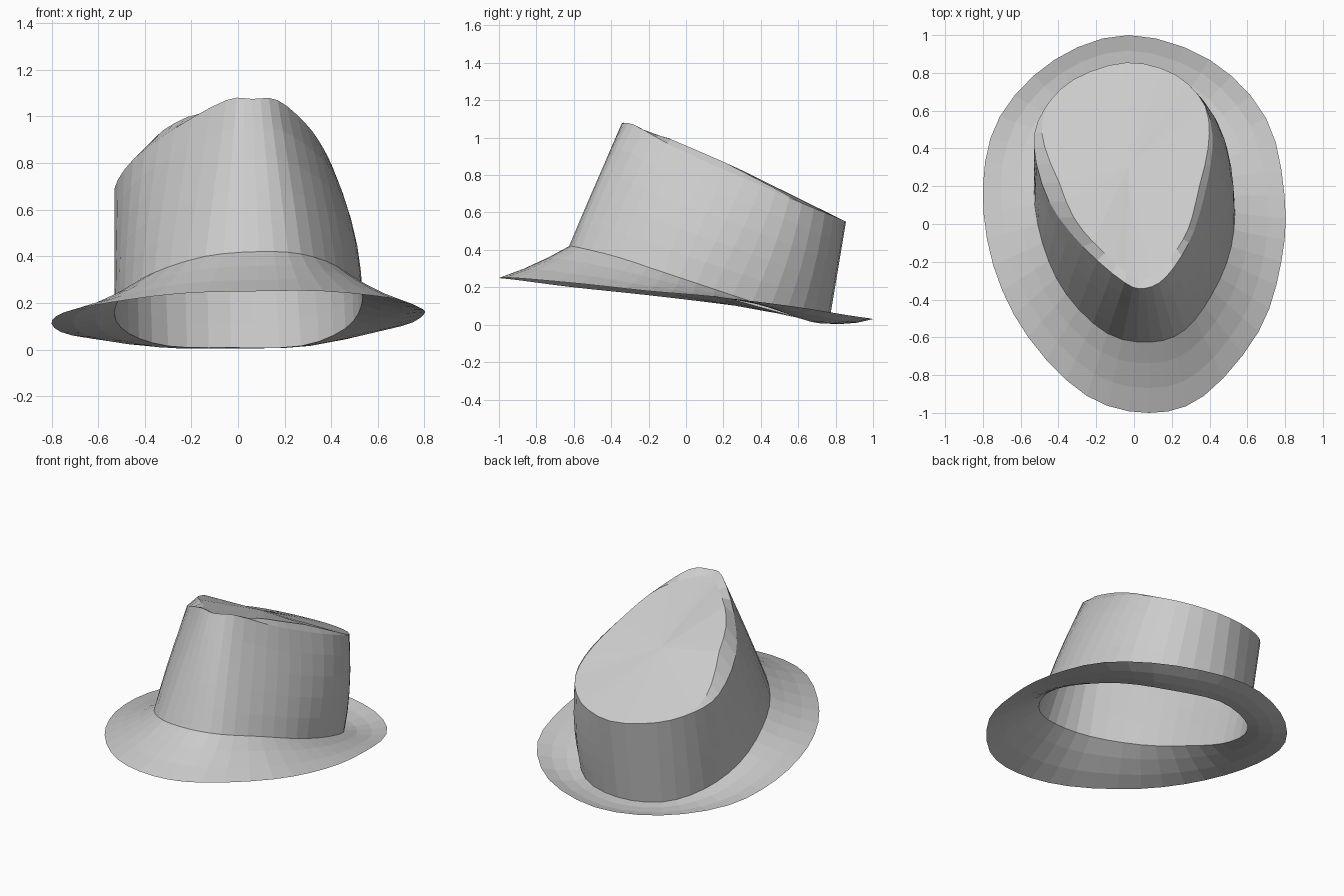
import bpy, bmesh
from mathutils import Vector

if "Cube" in bpy.data.objects:
    bpy.data.objects.remove(bpy.data.objects["Cube"])

SUB = 3  # segments per control span

# Control loops, counter-clockwise from the front
EDGE = [(.08, -1, .25), (.37, -.91, .25), (.66, -.57, .22), (.78, -.2, .18),
        (.797, .15, .15), (.70, .56, .10), (.40, .87, .05), (-.03, 1, .03),
        (-.42, .87, .03), (-.71, .57, .06), (-.80, .2, .11), (-.745, -.22, .16),
        (-.56, -.60, .20), (-.25, -.91, .24)]
BASE = [(.09, -.625, .42), (.27, -.56, .41), (.42, -.36, .36), (.515, -.12, .28),
        (.53, .15, .19), (.46, .45, .09), (.27, .67, .015), (-.03, .765, .008),
        (-.30, .68, .015), (-.47, .48, .07), (-.53, .2, .15), (-.485, -.1, .25),
        (-.36, -.37, .33), (-.14, -.58, .40)]
RIM = [(.06, -.34, 1.075), (.17, -.28, 1.07), (.29, -.1, .97), (.365, .12, .865),
       (.415, .4, .745), (.38, .62, .65), (.22, .79, .58), (-.04, .855, .55),
       (-.32, .765, .58), (-.48, .6, .63), (-.53, .41, .69), (-.45, .12, .815),
       (-.27, -.12, .95), (-.05, -.31, 1.07)]


def smooth_loop(pts):
    """Closed Catmull-Rom curve through the control points."""
    p, n, out = [Vector(q) for q in pts], len(pts), []
    for i in range(n):
        a, b, c, d = (p[(i + k) % n] for k in (-1, 0, 1, 2))
        for s in range(SUB):
            t = s / SUB
            out.append(.5 * (2 * b + (c - a) * t + (2 * a - 5 * b + 4 * c - d) * t ** 2
                             + (3 * b - a - 3 * c + d) * t ** 3))
    return out


def blend(lo, hi, t, bulge=0, sag=0):
    """Loop between two others, swollen on the right and sagging midway."""
    k, out = 4 * t * (1 - t), []
    for a, b in zip(lo, hi):
        v = a.lerp(b, t)
        r = Vector((v.x, v.y - .15, 0)).normalized()
        side = r.x if r.x > 0 else .6 * max(0, -r.y) * -r.x
        out.append(v + r * bulge * k * side - Vector((0, 0, sag * k)))
    return out


def top_height(y):
    """Height of the slanted top panel."""
    pts = [(-.4, 1.08), (-.28, 1.045), (-.1, 1.0), (.18, .88), (.5, .745), (.9, .525)]
    for (y0, z0), (y1, z1) in zip(pts, pts[1:]):
        if y <= y1:
            return z0 + (z1 - z0) * (y - y0) / (y1 - y0)
    return pts[-1][1]


def loft(name, loops, cap=None):
    bm = bmesh.new()
    rings = [[bm.verts.new(v) for v in loop] for loop in loops]
    n = len(rings[0])
    for lo, hi in zip(rings, rings[1:]):
        for i in range(n):
            j = (i + 1) % n
            bm.faces.new((lo[i], lo[j], hi[j], hi[i]))
    if cap:
        c = bm.verts.new(cap)
        for i in range(n):
            bm.faces.new((rings[-1][i], rings[-1][(i + 1) % n], c))
    me = bpy.data.meshes.new(name)
    bm.to_mesh(me)
    bm.free()
    ob = bpy.data.objects.new(name, me)
    bpy.context.collection.objects.link(ob)


edge, base, rim = map(smooth_loop, (EDGE, BASE, RIM))

# Brim: sheet sloping from the outer edge up to the crown
loft("brim", [blend(edge, base, t, sag=.012) for t in (0, .35, .7, 1)])

# Crown: wall rising to a slanted rim, bevelled in to the top panel
panel = []
for v in rim:
    w = min(1, max(0, (.65 - v.y) / .45))
    y = v.y + .05 * max(0, min(1, -v.y * 4))
    x = v.x * (1 - (.1 if v.x > 0 else .2) * w)
    panel.append(Vector((x, y, v.z + (top_height(y) - v.z) * w)))
wall = [blend(base, rim, t, bulge=.03) for t in (0, .2, .4, .6, .8, 1)]
inner = [[Vector((-.03, .3, .825)).lerp(v, s) for v in panel] for s in (.7, .4)]
loft("crown", wall + [panel] + inner, cap=(-.03, .3, .825))
